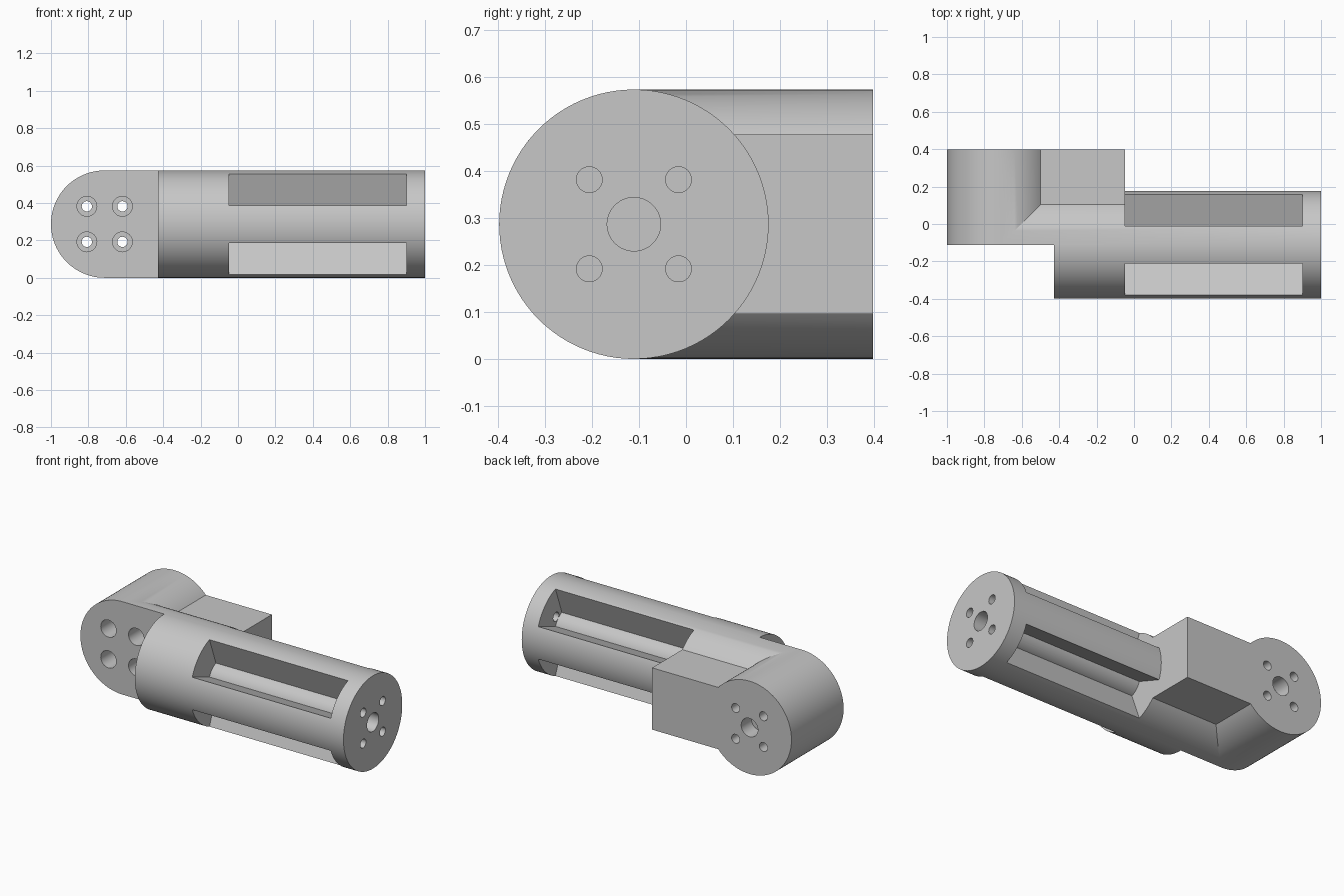
import bpy, math
from mathutils import Vector

if "Cube" in bpy.data.objects:
    bpy.data.objects.remove(bpy.data.objects["Cube"], do_unlink=True)

R = 0.287                        # radius of both arms
CX, CY, CZ = -0.713, -0.111, R   # where the two arm axes cross
BACK = 0.398                     # rear flange face
SLOT_START, SLOT_END = -0.047, 0.9
CORE = 0.107

grey = bpy.data.materials.new("light_grey")
grey.use_nodes = True
colour = (0.57, 0.57, 0.57, 1)
grey.diffuse_color = colour
grey.node_tree.nodes["Principled BSDF"].inputs["Base Color"].default_value = colour


def cylinder(name, axis, start, end, radius, centre, sides=96):
    """Cylinder along x or y; centre gives the other two coordinates."""
    mid = (start + end) / 2
    if axis == "x":
        loc, rot = (mid, *centre), (0, math.pi / 2, 0)
    else:
        loc, rot = (centre[0], mid, centre[1]), (math.pi / 2, 0, 0)
    bpy.ops.mesh.primitive_cylinder_add(vertices=sides, radius=radius,
                                        depth=end - start, location=loc, rotation=rot)
    ob = bpy.context.object
    ob.name = name
    return ob


def box(name, low, high):
    low, high = Vector(low), Vector(high)
    bpy.ops.mesh.primitive_cube_add(size=1, location=(low + high) / 2)
    ob = bpy.context.object
    ob.name = name
    ob.scale = high - low
    return ob


def slot_sector(turn):
    """Ring-sector prism between two ribs, running along x."""
    ring = []
    for radius, order in ((R + 0.05, range(17)), (CORE, reversed(range(17)))):
        for i in order:
            a = math.radians(20.5 + 49 * i / 16 + turn)
            ring.append((CY + radius * math.cos(a), CZ + radius * math.sin(a)))
    n = len(ring)
    verts = [(x, y, z) for x in (SLOT_START, SLOT_END) for y, z in ring]
    faces = [tuple(reversed(range(n))), tuple(range(n, 2 * n))]
    faces += [(i, (i + 1) % n, n + (i + 1) % n, n + i) for i in range(n)]
    mesh = bpy.data.meshes.new("slot_cutter")
    mesh.from_pydata(verts, [], faces)
    ob = bpy.data.objects.new("slot_cutter", mesh)
    bpy.context.collection.objects.link(ob)
    return ob


def combine(target, tool, operation):
    tool.hide_render = True
    mod = target.modifiers.new("combine", "BOOLEAN")
    mod.operation, mod.solver, mod.object = operation, "EXACT", tool
    bpy.context.view_layer.objects.active = target
    bpy.ops.object.modifier_apply(modifier=mod.name)
    bpy.data.objects.remove(tool, do_unlink=True)


# Long arm, its front half cut back to clear the flat elbow face
arm = cylinder("elbow_arm_link", "x", CX, 1, R, (CY, CZ))
combine(arm, box("relief", (-1.2, -0.8, -0.2), (-0.427, CY, 0.8)), "DIFFERENCE")

# Four windows around the core of the long arm
for k in range(4):
    combine(arm, slot_sector(90 * k), "DIFFERENCE")

# Short arm and the block bracing the corner
combine(arm, cylinder("short_arm", "y", CY, BACK, R, (CX, CZ)), "UNION")
combine(arm, box("brace", (CX, CY + 0.1, 0.096), (SLOT_START, BACK, 0.478)), "UNION")

# Flange bores and bolt holes
combine(arm, cylinder("bore", "x", 0.9, 1.1, 0.057, (CY, CZ), 48), "DIFFERENCE")
combine(arm, cylinder("bore", "y", 0.298, 0.5, 0.057, (CX, CZ), 48), "DIFFERENCE")
for sx in (-0.095, 0.095):
    for sz in (-0.095, 0.095):
        spot = (CX + sx, CZ + sz)
        combine(arm, cylinder("bolt", "x", 0.85, 1.1, 0.0275, (CY + sx, CZ + sz), 32), "DIFFERENCE")
        combine(arm, cylinder("bolt", "y", -0.3, 0.5, 0.0275, spot, 32), "DIFFERENCE")
        combine(arm, cylinder("counterbore", "y", -0.3, 0.298, 0.053, spot, 32), "DIFFERENCE")

# Finish
arm.data.materials.clear()
arm.data.materials.append(grey)
for p in arm.data.polygons:
    p.material_index = 0
bpy.ops.object.select_all(action="DESELECT")
arm.select_set(True)
bpy.context.view_layer.objects.active = arm
bpy.ops.object.shade_smooth_by_angle(angle=math.radians(20))
